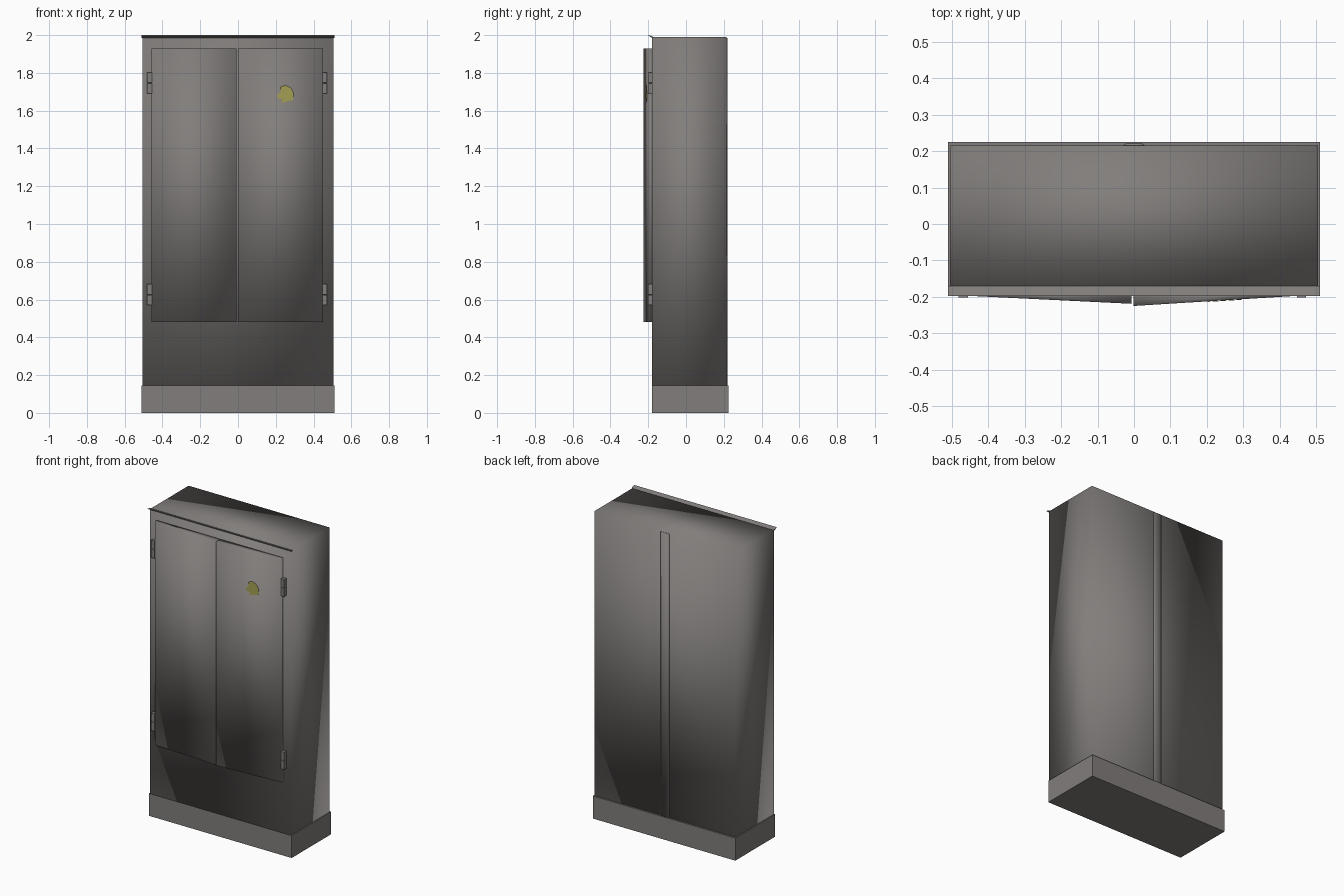
import bpy, bmesh
from mathutils import Vector

cube = bpy.data.objects.get("Cube")
if cube:
    bpy.data.objects.remove(cube, do_unlink=True)


def material(name, rgb):
    m = bpy.data.materials.new(name)
    m.use_nodes = True
    m.diffuse_color = (*rgb, 1)
    m.node_tree.nodes["Principled BSDF"].inputs["Base Color"].default_value = (*rgb, 1)
    return m


steel = material("warm grey steel", (0.22, 0.207, 0.2))
yellow = material("yellow sticker", (0.38, 0.35, 0.09))


def prism(name, outline, axis, depth, mat=steel, smooth=False):
    """Extrude a flat outline of 3D points by depth along an axis."""
    bm = bmesh.new()
    face = bm.faces.new([bm.verts.new(p) for p in outline])
    new = bmesh.ops.extrude_face_region(bm, geom=[face])["geom"]
    verts = [v for v in new if isinstance(v, bmesh.types.BMVert)]
    bmesh.ops.translate(bm, verts=verts, vec=Vector(axis) * depth)
    bmesh.ops.recalc_face_normals(bm, faces=bm.faces)
    for f in bm.faces:
        f.smooth = smooth
    mesh = bpy.data.meshes.new(name)
    bm.to_mesh(mesh)
    bm.free()
    mesh.materials.append(mat)
    obj = bpy.data.objects.new(name, mesh)
    bpy.context.collection.objects.link(obj)
    return obj


def box(name, x0, x1, y0, y1, z0, z1, smooth=False):
    outline = [(x0, y0, z0), (x1, y0, z0), (x1, y1, z0), (x0, y1, z0)]
    return prism(name, outline, (0, 0, 1), z1 - z0, smooth=smooth)


# Carcass and plinth
box("cabinet_body", -0.505, 0.505, -0.18, 0.215, 0.145, 1.99, smooth=True)
box("plinth", -0.511, 0.511, -0.18, 0.225, 0, 0.146)

# Thin lip along the front of the roof
lip = [(-0.51, -0.18, 1.986), (-0.51, -0.198, 1.996),
       (-0.51, -0.198, 2.0), (-0.51, -0.17, 1.99)]
prism("roof_lip", lip, (1, 0, 0), 1.02)

# Shallow raised seam down the back
seam = [(-0.032, 0.214, 0.145), (-0.022, 0.221, 0.145),
        (0.022, 0.221, 0.145), (0.032, 0.214, 0.145)]
prism("back_seam", seam, (0, 0, 1), 1.84, smooth=True)

# Doors swell towards the middle
for name, outer, inner, front in (("right_door", -0.458, -0.007, -0.219),
                                  ("left_door", 0.45, -0.001, -0.225)):
    plan = [(outer, -0.178, 0.48), (outer, -0.197, 0.48),
            (inner, front, 0.48), (inner, -0.178, 0.48)]
    door = prism(name, plan, (0, 0, 1), 1.45, smooth=True)

# Two-knuckle hinges
for side, x0, x1 in (("right", -0.482, -0.456), ("left", 0.448, 0.472)):
    for place, z in (("lower", 0.57), ("upper", 1.69)):
        for i in range(2):
            z0 = z + i * 0.058
            box(f"{side}_{place}_hinge_{i + 1}", x0, x1, -0.202, -0.178, z0, z0 + 0.055)

# Worn sticker lying on the sloping left door
shape = [(0.205, 1.685), (0.21, 1.665), (0.235, 1.66), (0.23, 1.64), (0.265, 1.65),
         (0.29, 1.655), (0.295, 1.69), (0.28, 1.72), (0.25, 1.735), (0.225, 1.725),
         (0.225, 1.695)]
sticker = [(x, -0.2255 + 0.028 * x / 0.45, z) for x, z in shape]
prism("sticker", sticker, (0, -1, 0), 0.001, yellow)
